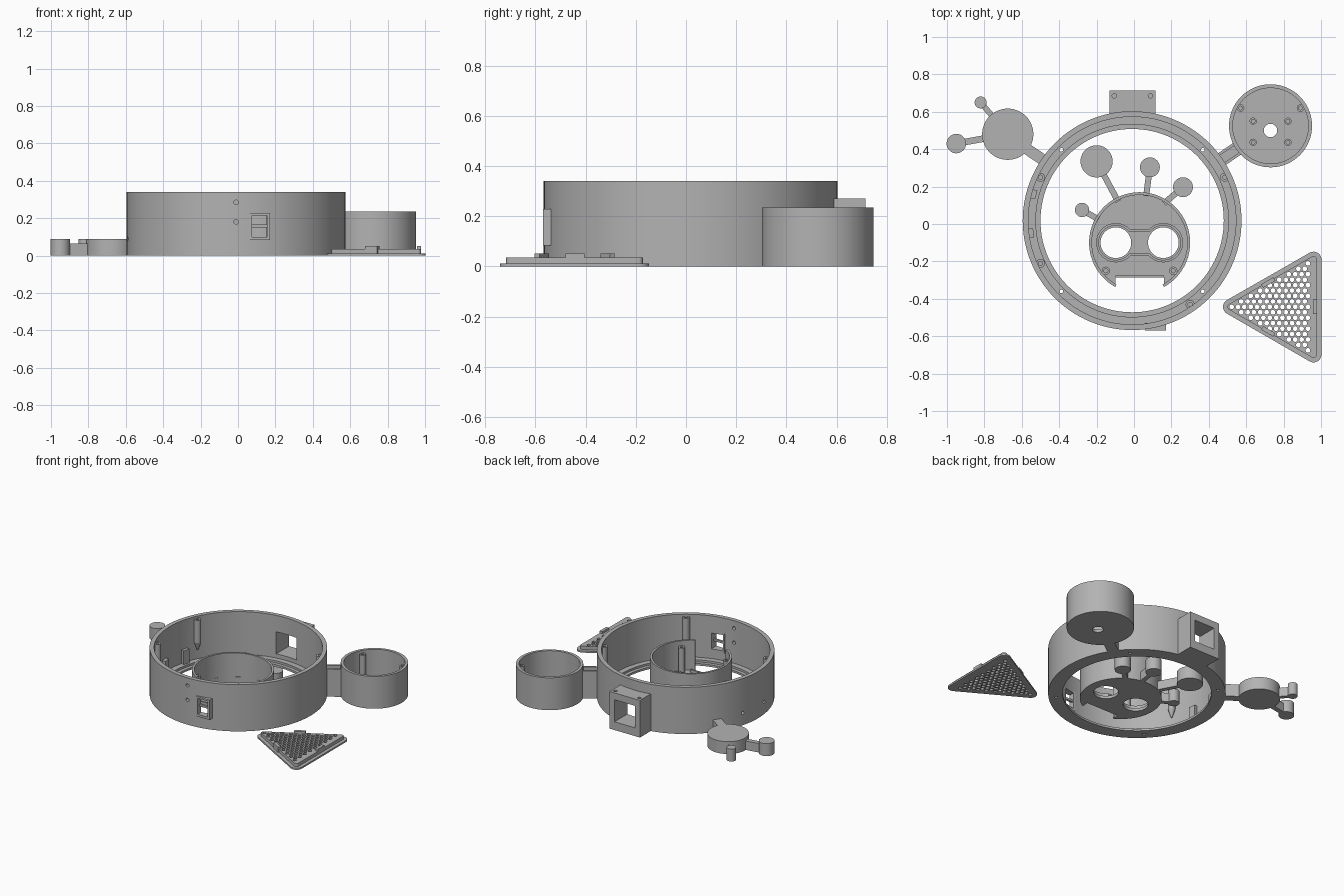
import bpy, bmesh, math
from mathutils import Matrix, Vector

if "Cube" in bpy.data.objects:
    bpy.data.objects.remove(bpy.data.objects["Cube"])

grey = bpy.data.materials.new("light_grey")
grey.diffuse_color = (0.45, 0.45, 0.45, 1)
grey.use_nodes = True
grey.node_tree.nodes["Principled BSDF"].inputs["Base Color"].default_value = grey.diffuse_color


def add(name, bm):
    bmesh.ops.remove_doubles(bm, verts=bm.verts, dist=1e-5)
    bmesh.ops.recalc_face_normals(bm, faces=bm.faces)
    me = bpy.data.meshes.new(name)
    bm.to_mesh(me)
    bm.free()
    me.materials.clear()
    me.materials.append(grey)
    ob = bpy.data.objects.new(name, me)
    bpy.context.collection.objects.link(ob)
    return ob


def arc(c, r, a0=0, a1=360, n=48):
    """Points on an arc; a full turn drops the repeated last point."""
    full = abs(a1 - a0) >= 360
    return [(c[0] + r * math.cos(t), c[1] + r * math.sin(t))
            for t in (math.radians(a0 + (a1 - a0) * i / n) for i in range(n if full else n + 1))]


def plate(name, loops, z0, z1):
    """Upright prism from an outline, with further loops as holes."""
    cu = bpy.data.curves.new(name, 'CURVE')
    cu.dimensions, cu.fill_mode, cu.extrude = '2D', 'BOTH', (z1 - z0) / 2
    for loop in loops:
        s = cu.splines.new('POLY')
        s.points.add(len(loop) - 1)
        for p, (x, y) in zip(s.points, loop):
            p.co = (x, y, 0, 1)
        s.use_cyclic_u = True
    tmp = bpy.data.objects.new("tmp", cu)
    bpy.context.collection.objects.link(tmp)
    bpy.context.view_layer.update()
    me = bpy.data.meshes.new_from_object(tmp.evaluated_get(bpy.context.evaluated_depsgraph_get()))
    bm = bmesh.new()
    bm.from_mesh(me)
    bmesh.ops.translate(bm, verts=bm.verts, vec=(0, 0, (z0 + z1) / 2))
    bpy.data.objects.remove(tmp)
    bpy.data.meshes.remove(me)
    return add(name, bm)


def bar(p, q, w, off=0):
    """Rectangle outline of width w running from p to q, shifted sideways by off."""
    p, q = Vector(p), Vector(q)
    d = (q - p).normalized()
    n = Vector((-d.y, d.x))
    return [tuple(v) for v in (p + n * (off - w / 2), q + n * (off - w / 2),
                               q + n * (off + w / 2), p + n * (off + w / 2))]


def rect(x0, x1, y0, y1):
    return [(x0, y0), (x1, y0), (x1, y1), (x0, y1)]


def cylinder(name, r0, r1, depth, mat, n=20):
    bm = bmesh.new()
    bmesh.ops.create_cone(bm, cap_ends=True, segments=n, radius1=r0, radius2=r1, depth=depth, matrix=mat)
    return add(name, bm)


def cut(ob, cutters):
    for c in cutters:
        m = ob.modifiers.new("cut", 'BOOLEAN')
        m.operation, m.solver, m.object = 'DIFFERENCE', 'EXACT', c
    bpy.context.view_layer.update()
    me = bpy.data.meshes.new_from_object(ob.evaluated_get(bpy.context.evaluated_depsgraph_get()))
    ob.modifiers.clear()
    ob.data = me
    for c in cutters:
        bpy.data.objects.remove(c)


def polar(c, r, a):
    return (c[0] + r * math.cos(math.radians(a)), c[1] + r * math.sin(math.radians(a)))


# Large ring: wall with windows and screw holes, stepped floor flange
RC = (-0.01, 0.018)
wall = plate("ring_wall", [arc(RC, 0.585, n=112), arc(RC, 0.555, n=112)], 0, 0.34)
holes = [plate("cutter", [rect(-0.09, 0.075, 0.5, 0.8)], 0.06, 0.22),
         plate("cutter", [rect(0.075, 0.155, -0.7, -0.45)], 0.10, 0.215)]
for a, z in ((270, 0.285), (270, 0.18), (165, 0.09), (187, 0.09)):
    x, y = polar(RC, 0.57, a)
    m = Matrix.Translation((x, y, z)) @ Matrix.Rotation(math.radians(a), 4, 'Z') @ Matrix.Rotation(math.pi / 2, 4, 'Y')
    holes.append(cylinder("cutter", 0.012, 0.012, 0.1, m))
cut(wall, holes)
pins = [arc(polar(RC, 0.535, a), 0.01, n=12) for a in (45, 135, 225, 315)]
plate("ring_flange", [arc(RC, 0.556, n=112), arc(RC, 0.515, n=112)] + pins, 0, 0.03)
plate("ring_lip", [arc(RC, 0.516, n=112), arc(RC, 0.49, n=112)], 0, 0.015)

# Screw posts hung on the ring wall, with tapered feet
for x, y in ((-0.5, 0.25), (-0.5, -0.21), (0.485, 0.25), (0.3, -0.43)):
    plate("ring_post", [arc((x, y), 0.024, n=24), arc((x, y), 0.011, n=16)], 0.16, 0.325)
    cylinder("ring_post_foot", 0.004, 0.024, 0.06, Matrix.Translation((x, y, 0.13)), 24)

# Clip blocks inside the ring
for a in (165, 187):
    plate("ring_clip", [bar(polar(RC, 0.556, a - 2.5), polar(RC, 0.556, a + 2.5), 0.025, 0.012)], 0.02, 0.13)

# Hollow box on the back of the ring
box = plate("back_box", [rect(-0.13, 0.115, 0.575, 0.715)], 0, 0.27)
cut(box, [plate("cutter", [rect(-0.09, 0.075, 0.5, 0.8)], 0.06, 0.22)]
    + [plate("cutter", [arc((x, 0.685), 0.012, n=16)], 0.235, 0.3) for x in (-0.105, 0.088)])

# Flat frame of the front window
frame = plate("window_frame", [rect(0.06, 0.17, -0.57, -0.53)], 0.083, 0.228)
cut(frame, [plate("cutter", [rect(0.075, 0.155, -0.7, -0.45)], 0.10, 0.215)])
plate("window_bar", [rect(0.07, 0.16, -0.55, -0.535)], 0.15, 0.165)

# Round cup on the right
CC = (0.73, 0.525)
plate("cup_wall", [arc(CC, 0.222, n=72), arc(CC, 0.202, n=72)], 0, 0.235)
plate("cup_floor", [arc(CC, 0.203, n=72), arc((0.73, 0.5), 0.036, n=32)], 0, 0.02)
for sx in (-1, 1):
    p = (CC[0] + sx * 0.16, 0.62)
    plate("cup_post", [arc(p, 0.02, n=20), arc(p, 0.01, n=12)], 0.02, 0.215)
    for y in (0.55, 0.437):
        p = (CC[0] + sx * 0.093, y)
        plate("cup_standoff", [arc(p, 0.019, n=20), arc(p, 0.01, n=12)], 0.02, 0.045)
a, b = polar(RC, 0.575, 34.4), polar(RC, 0.685, 34.4)
plate("cup_neck", [bar(a, b, 0.075)], 0, 0.17)
for s in (-1, 1):
    plate("cup_neck_rail", [bar(a, b, 0.015, s * 0.03)], 0.17, 0.2)

# Solid disc cluster on the left
LC = (-0.675, 0.48)
plate("left_disc", [arc(LC, 0.137, n=56)], 0, 0.09)
plate("left_neck", [bar((-0.585, 0.41), (-0.475, 0.335), 0.06)], 0, 0.09)
for name, c, r, w in (("left_far_disc", (-0.95, 0.43), 0.052, 0.035),
                      ("left_small_disc", (-0.82, 0.65), 0.032, 0.03)):
    plate(name, [arc(c, r, n=36)], 0, 0.09)
    plate(name + "_arm", [bar(c, LC, w)], 0.0, 0.065)

# Inner head: open cup with notch and two eye holes
HC = (0.03, -0.1)
EYES = [(-0.097, -0.1), (0.157, -0.1)]
rim = arc(HC, 0.27, -61.2, 241.2, 80)
inner = arc(HC, 0.255, -61.2, 241.2, 80)
plate("head_wall", [rim + inner[::-1]], 0, 0.235)
plate("head_floor", [rim + [(-0.1, -0.285), (0.16, -0.285)]] + [arc(e, 0.082) for e in EYES], 0, 0.02)
plate("head_notch_wall", [rect(-0.1, 0.16, -0.287, -0.275)], 0, 0.04)


def goggle(r, h):
    a = math.degrees(math.asin(h / r))
    return arc(EYES[0], r, a, 360 - a, 40) + arc(EYES[1], r, a - 180, 180 - a, 40)


plate("goggle_rim", [goggle(0.105, 0.07), goggle(0.092, 0.058)], 0.018, 0.045)
for sx in (-1, 1):
    p = (HC[0] + sx * 0.18, -0.25)
    plate("head_post", [arc(p, 0.022, n=20), arc(p, 0.011, n=12)], 0.02, 0.2)

# Stalks with discs around the head
for c, r, foot in (((-0.2, 0.335), 0.086, (-0.085, 0.12)), ((0.085, 0.303), 0.053, (0.065, 0.15)),
                   ((0.262, 0.197), 0.053, (0.16, 0.11)), ((-0.278, 0.075), 0.038, (-0.19, 0.025))):
    plate("stalk_disc", [arc(c, r, n=40)], 0, 0.09)
    plate("stalk", [bar(c, foot, 0.032)], 0, 0.065)

# Perforated triangular cover: hexagonal hole pattern on two stepped plates
corners = ((0.96, -0.19), (0.518, -0.443), (0.96, -0.698))


def triangle(r):
    return [p for c, a in zip(corners, (0, 120, 240)) for p in arc(c, r, a - 30 + 30, a + 120, 12)]


grid = []
for k in range(-8, 9):
    x = 0.93 - (k % 2) * 0.017
    while x > 0.52 + abs(k) * 0.0505:
        grid.append(arc((x, -0.443 + k * 0.0291), 0.0128, n=12))
        x -= 0.034
plate("cover_base", [triangle(0.042)] + grid, 0, 0.012)
plate("cover_step", [triangle(0.018)] + grid, 0.012, 0.036)
for p, q in (((0.967, -0.48), (0.967, -0.405)), ((0.685, -0.332), (0.75, -0.294)),
             ((0.685, -0.555), (0.75, -0.593))):
    plate("cover_clip", [bar(p, q, 0.022)], 0.01, 0.052)

# Smooth shading with sharp edges kept
bpy.ops.object.select_all(action='SELECT')
bpy.context.view_layer.objects.active = wall
bpy.ops.object.shade_smooth_by_angle(angle=math.radians(30))
